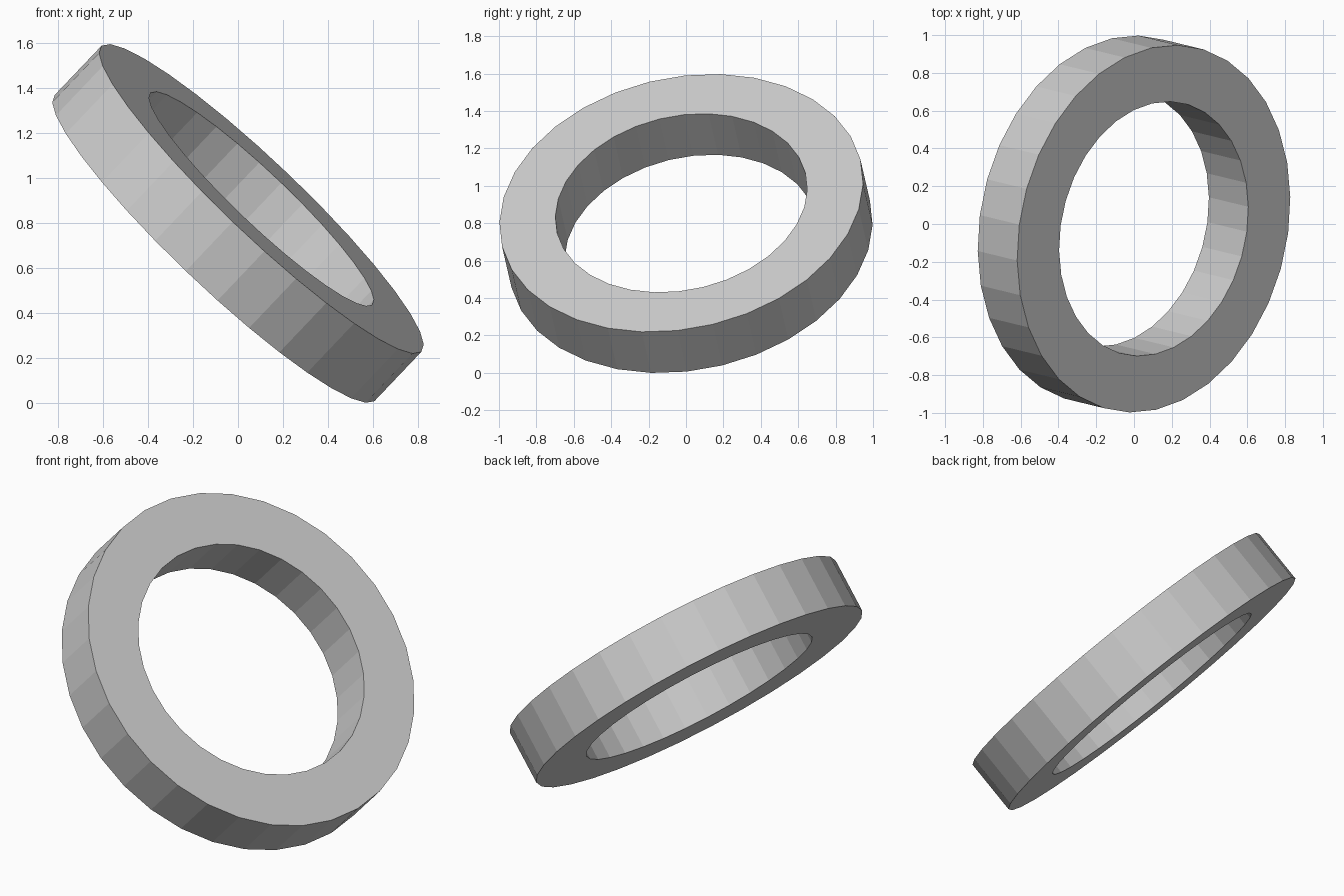
import bpy, bmesh, math
from mathutils import Vector

if "Cube" in bpy.data.objects:
    bpy.data.objects.remove(bpy.data.objects["Cube"])

SIDES = 32
R_OUT, R_IN, THICK = 0.986, 0.683, 0.307
axis = Vector((0.68, -0.165, 0.715)).normalized()
centre = Vector((0, 0, 0.798))

# in-plane directions; one corner of the ring points along u
u = Vector((0, 0.022, 0.683))
u.x = -(axis.y * u.y + axis.z * u.z) / axis.x
u.normalize()
v = axis.cross(u)

bm = bmesh.new()


def loop(radius, offset):
    verts = []
    for i in range(SIDES):
        a = 2 * math.pi * i / SIDES
        verts.append(bm.verts.new(centre + axis * offset + radius * (u * math.cos(a) + v * math.sin(a))))
    return verts


# rectangular section swept round the tilted axis
h = THICK / 2
loops = [loop(R_OUT, -h), loop(R_OUT, h), loop(R_IN, h), loop(R_IN, -h)]
for k in range(4):
    a, b = loops[k], loops[(k + 1) % 4]
    for i in range(SIDES):
        j = (i + 1) % SIDES
        bm.faces.new((a[i], a[j], b[j], b[i]))
bmesh.ops.recalc_face_normals(bm, faces=bm.faces)

mesh = bpy.data.meshes.new("tilted_ring")
bm.to_mesh(mesh)
bm.free()
ring = bpy.data.objects.new("tilted_ring", mesh)
bpy.context.collection.objects.link(ring)
